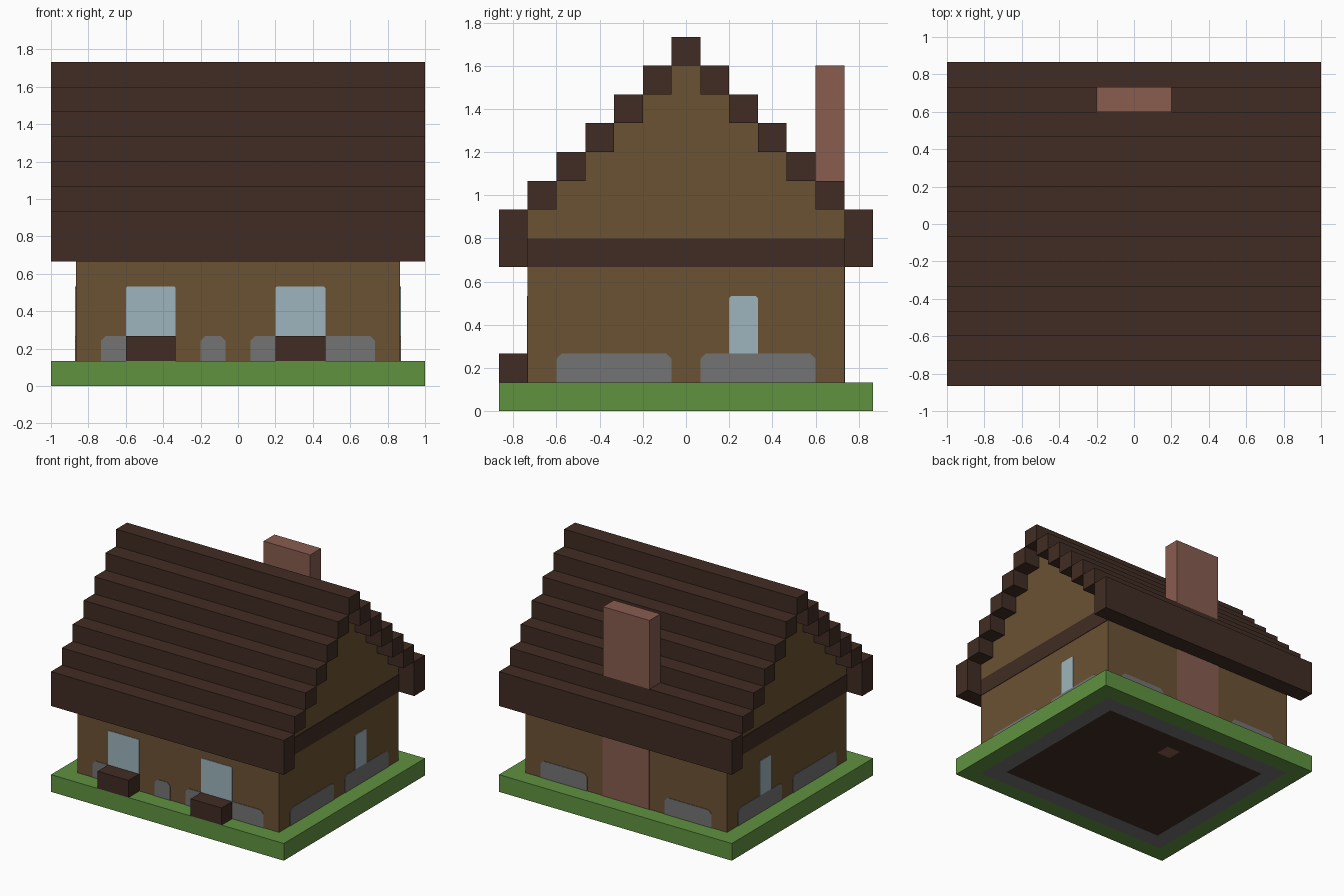
import bpy, bmesh

cube = bpy.data.objects.get("Cube")
if cube:
    bpy.data.objects.remove(cube, do_unlink=True)

U = 2 / 15                      # one block of the house
HALF_X, HALF_Y = 6.5 * U, 5.5 * U   # wall half sizes
PLATE = 0.004


def material(name, *rgb):
    linear = [((c / 255 + 0.055) / 1.055) ** 2.4 for c in rgb] + [1]
    mat = bpy.data.materials.new(name)
    mat.use_nodes = True
    mat.diffuse_color = linear
    mat.node_tree.nodes["Principled BSDF"].inputs["Base Color"].default_value = linear
    return mat


DARK = material("dark wood", 65, 44, 35)
WOOD = material("wall wood", 107, 82, 51)
GRASS = material("grass", 96, 146, 64)
GLASS = material("window glass", 158, 181, 189)
STONE = material("stone", 116, 116, 116)
BRICK = material("chimney brick", 136, 92, 79)


def finish(bm, name, *mats):
    bmesh.ops.recalc_face_normals(bm, faces=bm.faces)
    mesh = bpy.data.meshes.new(name)
    bm.to_mesh(mesh)
    bm.free()
    for mat in mats:
        mesh.materials.append(mat)
    obj = bpy.data.objects.new(name, mesh)
    bpy.context.collection.objects.link(obj)
    return obj


def prism(name, near, far, *mats):
    """Solid between two matching outlines."""
    bm = bmesh.new()
    a = [bm.verts.new(p) for p in near]
    b = [bm.verts.new(p) for p in far]
    bm.faces.new(a)
    bm.faces.new(b[::-1])
    for i in range(len(a)):
        j = (i + 1) % len(a)
        bm.faces.new((a[i], b[i], b[j], a[j]))
    return finish(bm, name, *mats)


def box(name, x, y, z, mat):
    ring = [(x[0], y[0]), (x[1], y[0]), (x[1], y[1]), (x[0], y[1])]
    return prism(name, [(*p, z[0]) for p in ring], [(*p, z[1]) for p in ring], mat)


# Map wall coordinates (along, up, outward) to space
WALLS = {
    "front": lambda a, z, d: (a, -HALF_Y - d, z),
    "back": lambda a, z, d: (a, HALF_Y + d, z),
    "left": lambda a, z, d: (HALF_X + d, a, z),
    "right": lambda a, z, d: (-HALF_X - d, a, z),
}


def panel(name, wall, a0, a1, z0, z1, mat, cut):
    """Thin plate on a wall with clipped top corners, measured in blocks."""
    a0, a1, z0, z1 = (v * U for v in (a0, a1, z0, z1))
    outline = [(a0, z0), (a1, z0), (a1, z1 - cut), (a1 - cut, z1),
               (a0 + cut, z1), (a0, z1 - cut)]
    place = WALLS[wall]
    prism(f"{wall}_{name}", [place(*p, -PLATE) for p in outline],
          [place(*p, PLATE) for p in outline], mat)


# Lawn slab, with the foundation and floor inset on its underside
bm = bmesh.new()
bmesh.ops.create_cube(bm, size=1)
for v in bm.verts:
    v.co = (v.co.x * 15 * U, v.co.y * 13 * U, (v.co.z + 0.5) * U)
floor = min(bm.faces, key=lambda f: f.calc_center_median().z)
for index, width in ((1, U), (2, U), (3, 0.2)):
    bmesh.ops.inset_region(bm, faces=[floor], thickness=width, use_even_offset=True)
    floor.material_index = index
for v in floor.verts:           # small hearth patch
    v.co.x = 0.06 if v.co.x > 0 else -0.06
    v.co.y = 3 * U + (0.06 if v.co.y > 0 else -0.06)
finish(bm, "lawn", GRASS, STONE, DARK, BRICK)

# House body with stepped gables
side = []
for k in range(6):
    half = (5.5 - k) * U
    side += [(half, (6 + k if k else 1) * U), (half, (7 + k) * U)]
outline = side + [(-y, z) for y, z in reversed(side)]
prism("house_body", [(-HALF_X, *p) for p in outline],
      [(HALF_X, *p) for p in outline], WOOD)

# Roof courses, eaves first, mirrored front to back
for sign, label in ((-1, "front"), (1, "back")):
    for k in range(6):
        y = sorted((sign * (6.5 - k) * U, sign * (5.5 - k) * U))
        low = 5 if k == 0 else 6 + k
        box(f"{label}_roof_course_{k + 1}", (-1, 1), y, (low * U, (7 + k) * U), DARK)
box("roof_ridge", (-1, 1), (-U / 2, U / 2), (12 * U, 13 * U), DARK)

# Chimney stack and its strip on the back wall
box("chimney", (-1.5 * U, 1.5 * U), (4.5 * U, 5.5 * U), (8 * U, 12 * U), BRICK)
panel("chimney_strip", "back", -1.5, 1.5, 1, 5.2, BRICK, 0)

# Gable beams, side windows and side stones
for wall in ("left", "right"):
    panel("beam", wall, -5.5, 5.5, 5, 6, DARK, 0)
    panel("window", wall, 1.5, 2.5, 2, 4, GLASS, 0.01)
    for a0, a1 in ((-4.5, -0.5), (0.5, 4.5)):
        panel("stones", wall, a0, a1, 1, 2, STONE, 0.025)

# Back stones
for a0, a1 in ((-5.5, -2.5), (2.5, 5.5)):
    panel("stones", "back", a0, a1, 1, 2, STONE, 0.025)

# Front stones, windows and planter boxes
for a0, a1 in ((-5.5, -3.5), (-1.5, -0.5), (0.5, 5.5)):
    panel("stones", "front", a0, a1, 1, 2, STONE, 0.025)
for a0 in (-4.5, 1.5):
    panel("window", "front", a0, a0 + 2, 2, 4, GLASS, 0.008)
    box("planter_box", (a0 * U, (a0 + 2) * U), (-6.5 * U, -5.5 * U), (U, 2 * U), DARK)
